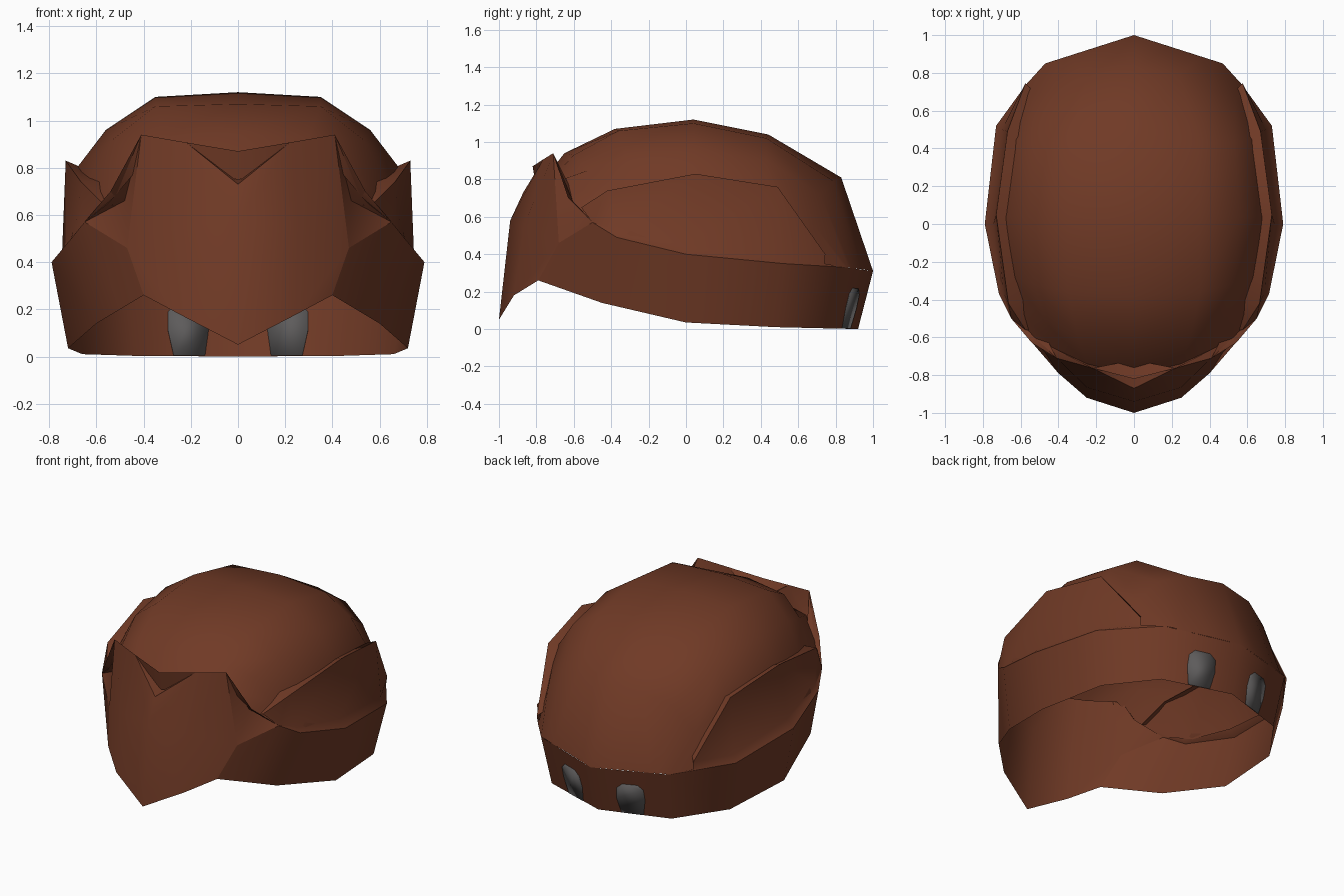
import bpy, bmesh, math
from mathutils import Vector

if "Cube" in bpy.data.objects:
    bpy.data.objects.remove(bpy.data.objects["Cube"])


def material(name, rgb):
    m = bpy.data.materials.new(name)
    m.diffuse_color = (*rgb, 1)
    m.use_nodes = True
    m.node_tree.nodes["Principled BSDF"].inputs["Base Color"].default_value = m.diffuse_color
    return m


BROWN = material("chestnut_brown", (0.162, 0.042, 0.019))
GREY = material("slate_grey", (0.11, 0.105, 0.105))


def shell(name, faces, mat=BROWN, angle=60):
    """Open surface from faces of points, facing outward, mirrored across x."""
    bm = bmesh.new()
    for pts in faces:
        bm.faces.new([bm.verts.new(p) for p in pts])
    bmesh.ops.remove_doubles(bm, verts=bm.verts, dist=0.001)
    bmesh.ops.recalc_face_normals(bm, faces=bm.faces)
    mid = Vector((0, 0, 0.4))
    if sum(f.normal.dot(f.calc_center_median() - mid) * f.calc_area() for f in bm.faces) < 0:
        bmesh.ops.reverse_faces(bm, faces=bm.faces)
    me = bpy.data.meshes.new(name)
    bm.to_mesh(me)
    bm.free()
    me.materials.append(mat)
    ob = bpy.data.objects.new(name, me)
    bpy.context.collection.objects.link(ob)
    mod = ob.modifiers.new("mirror", 'MIRROR')
    mod.use_clip = True
    bpy.ops.object.select_all(action='DESELECT')
    ob.select_set(True)
    bpy.context.view_layer.objects.active = ob
    bpy.ops.object.shade_smooth_by_angle(angle=math.radians(angle))
    return ob


def loft(rows):
    """Quads between neighbouring rows of points."""
    return [(a[i], a[i + 1], b[i + 1], b[i])
            for a, b in zip(rows, rows[1:]) for i in range(len(a) - 1)]


# Shared corner points of the front and side
horn, side_mid = (.41, -.71, .94), (.47, -.68, .46)
wing, wing_low = (.54, -.63, .70), (.65, -.50, .57)
brow_mid, brow_side = (0, -.82, .87), (.22, -.763, .907)
front_corner = (.40, -.79, .26)

# Dome: cross-sections from front to back, centre line to lower edge
dome = [
    [(0, -.80, .75), (.25, -.74, .78), (.42, -.66, .80), (.53, -.60, .67), wing_low],
    [(0, -.65, .94), (.30, -.60, .93), (.47, -.52, .85), (.58, -.48, .70), (.66, -.43, .54)],
    [(0, -.38, 1.07), (.35, -.36, 1.06), (.53, -.32, .92), (.64, -.28, .74), (.71, -.30, .49)],
    [(0, .04, 1.12), (.35, .04, 1.10), (.56, .04, .96), (.69, .04, .79), (.74, .02, .43)],
    [(0, .44, 1.04), (.34, .43, 1.02), (.53, .43, .90), (.64, .45, .72), (.70, .49, .36)],
    [(0, .83, .81), (.24, .79, .79), (.41, .72, .72), (.54, .68, .56), (.60, .685, .34)],
    [(0, 1.0, .31), (.20, .936, .32), (.36, .885, .325), (.42, .866, .33), (.47, .85, .33)],
]
shell("dome", loft(dome))

# Lower band: rim and crest, from the front corner round to the back
rim = [front_corner, (.50, -.62, .20), (.60, -.45, .14), (.72, 0, .035),
       (.66, .48, .01), (.44, .78, .003), (0, .92, 0)]
crest = [side_mid, wing_low, (.715, -.37, .49), (.79, 0, .40),
         (.73, .52, .35), (.47, .85, .33), (0, 1.0, .31)]
shell("lower_band", loft([rim, crest]))

# Side panel: ledge above the band, raised plate, return into the dome
ledge = [wing_low, (.69, -.37, .52), (.745, 0, .45), (.70, .50, .39), (.57, .74, .35)]
top = [(.575, -.56, .65), (.665, -.42, .74), (.73, .05, .83), (.67, .49, .76), (.575, .745, .40)]
back = [(.53, -.56, .64), (.57, -.40, .74), (.66, .05, .80), (.61, .46, .74), (.53, .70, .44)]
shell("side_panel", loft([crest[1:6], ledge, top, back]), angle=40)

# Front panel: pointed at the bottom, notched at the top
notch, notch_in = (0, -.87, .73), (0, -.72, .75)
shell("front_panel", loft([
    [(0, -1.0, .05), (.25, -.92, .18), front_corner],
    [(0, -.94, .58), (.25, -.865, .55), side_mid],
    [notch, brow_side, horn]]))
shell("front_notch", [(brow_mid, brow_side, notch_in), (notch, brow_side, notch_in)])

# Brow edge tucked back into the dome
shell("brow_edge", loft([[brow_mid, brow_side, horn, wing, wing_low], dome[0]]))

# Groove between front panel and side
deep = (.48, -.57, .66)
shell("side_groove", [(horn, side_mid, deep), (side_mid, wing_low, deep),
                      (wing_low, wing, deep), (wing, horn, deep)])

# Grey patches with rounded tops, thin plates through the back wall
p = [Vector(q) for q in (rim[6], rim[5], crest[6], crest[5])]


def on_wall(u, v):
    return p[0].lerp(p[1], u).lerp(p[2].lerp(p[3], u), v)


patch = shell("back_patch", [[on_wall(u, v) for u, v in (
    (.32, .01), (.62, .01), (.66, .35), (.65, .58), (.58, .68),
    (.38, .68), (.30, .58), (.28, .35))]], GREY)
solid = patch.modifiers.new("thickness", 'SOLIDIFY')
solid.thickness = 0.009
solid.offset = 0
